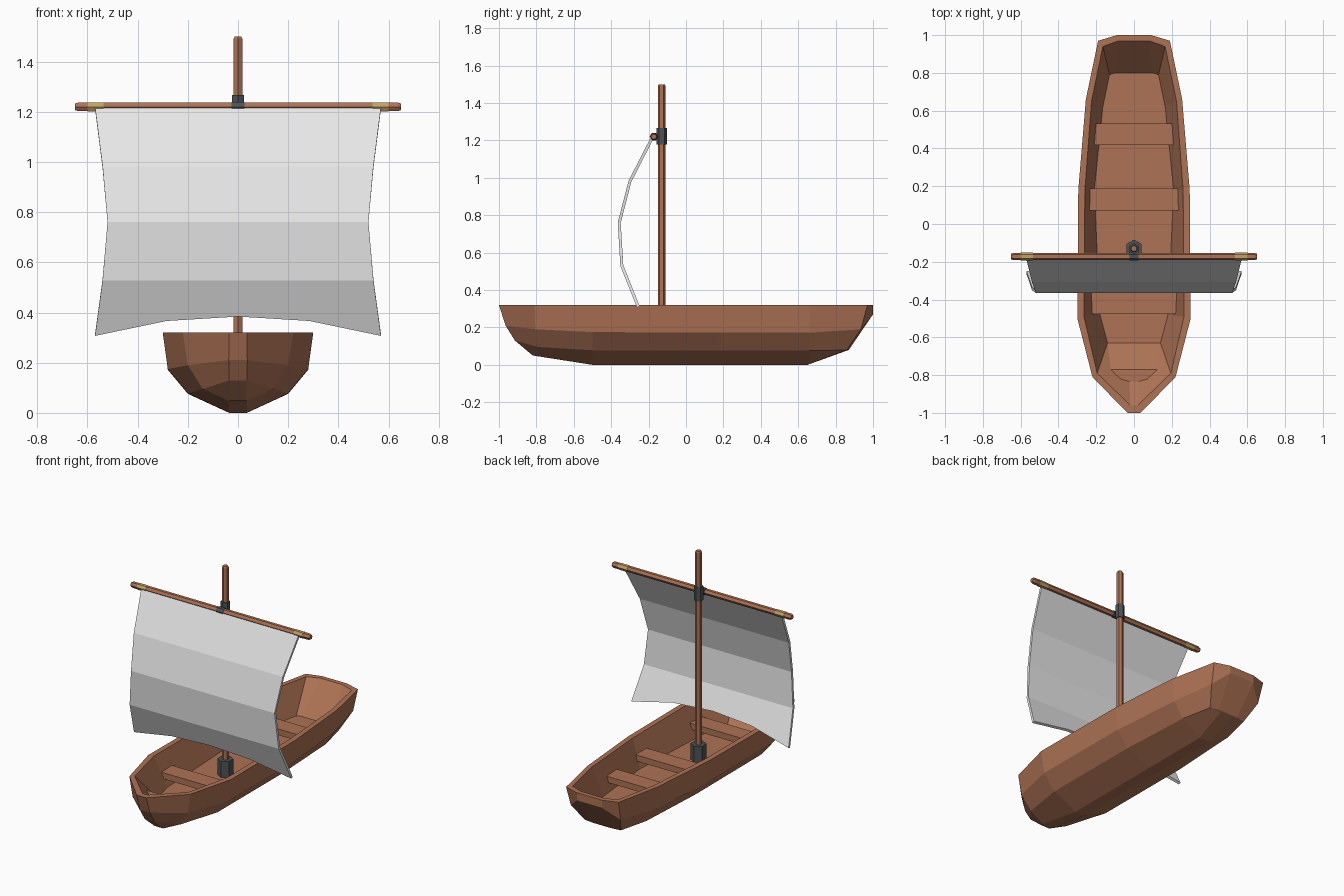
import bpy, bmesh, math
from mathutils import Matrix

if "Cube" in bpy.data.objects:
    bpy.data.objects.remove(bpy.data.objects["Cube"])


def material(name, rgb):
    m = bpy.data.materials.new(name)
    m.diffuse_color = (*rgb, 1)
    m.use_nodes = True
    m.node_tree.nodes["Principled BSDF"].inputs["Base Color"].default_value = m.diffuse_color
    return m


WOOD = material("brown wood", (0.42, 0.17, 0.09))
CLOTH = material("sail cloth", (0.8, 0.8, 0.8))
IRON = material("dark iron", (0.075, 0.085, 0.09))
ROPE = material("tan rope", (0.55, 0.36, 0.13))


def finish(name, bm, mat):
    bmesh.ops.recalc_face_normals(bm, faces=bm.faces)
    me = bpy.data.meshes.new(name)
    bm.to_mesh(me)
    bm.free()
    me.materials.append(mat)
    ob = bpy.data.objects.new(name, me)
    bpy.context.collection.objects.link(ob)
    return ob


def loft(name, levels, mat):
    """Skin half outlines (x, y, z) mirrored in x; close both ends with cross strips."""
    bm = bmesh.new()
    R = [[bm.verts.new(p) for p in lev] for lev in levels]
    L = [[bm.verts.new((-x, y, z)) for x, y, z in lev] for lev in levels]
    n = len(levels[0])
    for k in range(len(levels) - 1):
        for S in (R, L):
            for i in range(n - 1):
                bm.faces.new((S[k][i], S[k][i + 1], S[k + 1][i + 1], S[k + 1][i]))
        for i in (0, n - 1):
            bm.faces.new((R[k][i], L[k][i], L[k + 1][i], R[k + 1][i]))
    for k in (0, -1):
        for i in range(n - 1):
            bm.faces.new((R[k][i], R[k][i + 1], L[k][i + 1], L[k][i]))
    return finish(name, bm, mat)


def rod(name, centre, radius, length, mat, axis='Z', taper=0.0, sides=6):
    """Six-sided rod with optional chamfered ends."""
    bm = bmesh.new()
    h = length / 2
    stops = [(-h, radius), (h, radius)]
    if taper:
        stops = [(-h, radius * .75), (-h + taper, radius), (h - taper, radius), (h, radius * .75)]
    rings = []
    for z, r in stops:
        rings.append([bm.verts.new((r * math.cos(math.pi / 2 + a * math.tau / sides),
                                    r * math.sin(math.pi / 2 + a * math.tau / sides), z))
                      for a in range(sides)])
    for a, b in zip(rings, rings[1:]):
        for i in range(sides):
            j = (i + 1) % sides
            bm.faces.new((a[i], a[j], b[j], b[i]))
    bm.faces.new(rings[0])
    bm.faces.new(rings[-1])
    if axis == 'X':
        bmesh.ops.rotate(bm, verts=bm.verts, matrix=Matrix.Rotation(math.pi / 2, 3, 'Y'))
    bmesh.ops.translate(bm, verts=bm.verts, vec=centre)
    return finish(name, bm, mat)


def box(name, centre, size, mat):
    bm = bmesh.new()
    bmesh.ops.create_cube(bm, size=1)
    bmesh.ops.scale(bm, verts=bm.verts, vec=size)
    bmesh.ops.translate(bm, verts=bm.verts, vec=centre)
    return finish(name, bm, mat)


def flat(z, pts):
    return [(x, y, z) for x, y in pts]


# Hull: outer levels from keel to rim, then down inside to the floor
keel = [(.03, -.82, .05), (.035, -.80, .047), (.035, -.5, 0), (.035, .18, 0),
        (.035, .65, 0), (.05, .86, .076), (.03, .87, .08)]
low = [(.035, -.915, .13), (.14, -.79, .095), (.2, -.5, .078), (.2, .18, .076),
       (.175, .66, .076), (.13, .86, .079), (.07, .872, .082)]
mid = [(.037, -.965, .21), (.2, -.805, .19), (.28, -.5, .175), (.28, .18, .172),
       (.24, .66, .172), (.18, .935, .19), (.09, 1.0, .27)]
rim = flat(.32, [(.035, -1), (.22, -.81), (.3, -.5), (.295, .18), (.255, .66), (.19, .97), (.09, 1)])
rim_in = flat(.32, [(.02, -.96), (.195, -.79), (.265, -.49), (.26, .18), (.225, .65), (.165, .94), (.08, .97)])
floor = flat(.13, [(.03, -.66), (.14, -.63), (.18, -.48), (.21, .18), (.165, .62), (.13, .79), (.1, .80)])
loft("hull", [keel, low, mid, rim, rim_in, floor], WOOD)

# Bow deck with sloping back
loft("bow_deck", [flat(.13, [(.02, -.80), (.14, -.63)]),
                  flat(.24, [(.02, -.945), (.18, -.77)])], WOOD)

# Seats
for i, (y, w) in enumerate([(.475, .43), (.13, .48), (-.42, .49)]):
    box(f"seat_{i + 1}", (0, y, .2), (w, .115, .04), WOOD)

# Mast with its foot socket and upper collar
MY = -.13
rod("mast", (0, MY, .815), .021, 1.37, WOOD, taper=.01)
rod("mast_socket", (0, MY, .18), .047, .11, IRON)
rod("mast_collar", (0, MY, 1.222), .028, .09, IRON)

# Yard with clasp and rope bindings
yard = (0, -.172, 1.22)
rod("yard", yard, .0195, 1.3, WOOD, axis='X', taper=.012)
rod("yard_clasp", yard, .0225, .05, IRON, axis='X')
for s in (-1, 1):
    rod("yard_binding", (s * .568, yard[1], yard[2]), .021, .065, ROPE, axis='X')

# Sail: bellied profile, sides drawn in, arched foot
profile = [(.57, -.18, 1.215), (.54, -.30, .98), (.52, -.357, .76), (.54, -.343, .53), (.57, -.255, .31)]
foot_t = [1, .73, .65, .73, 1]
bm = bmesh.new()
rows = []
for k, (w, y, z) in enumerate(profile):
    row = []
    for i in range(5):
        t = foot_t[i] if k == 4 else 1
        _, y0, z0 = profile[max(k - 1, 0)]
        row.append(bm.verts.new((w * (i - 2) / 2, y0 + (y - y0) * t, z0 + (z - z0) * t)))
    rows.append(row)
for a, b in zip(rows, rows[1:]):
    for i in range(4):
        bm.faces.new((a[i], a[i + 1], b[i + 1], b[i]))
sail = finish("sail", bm, CLOTH)
thick = sail.modifiers.new("thickness", 'SOLIDIFY')
thick.thickness = .016
thick.offset = 0
